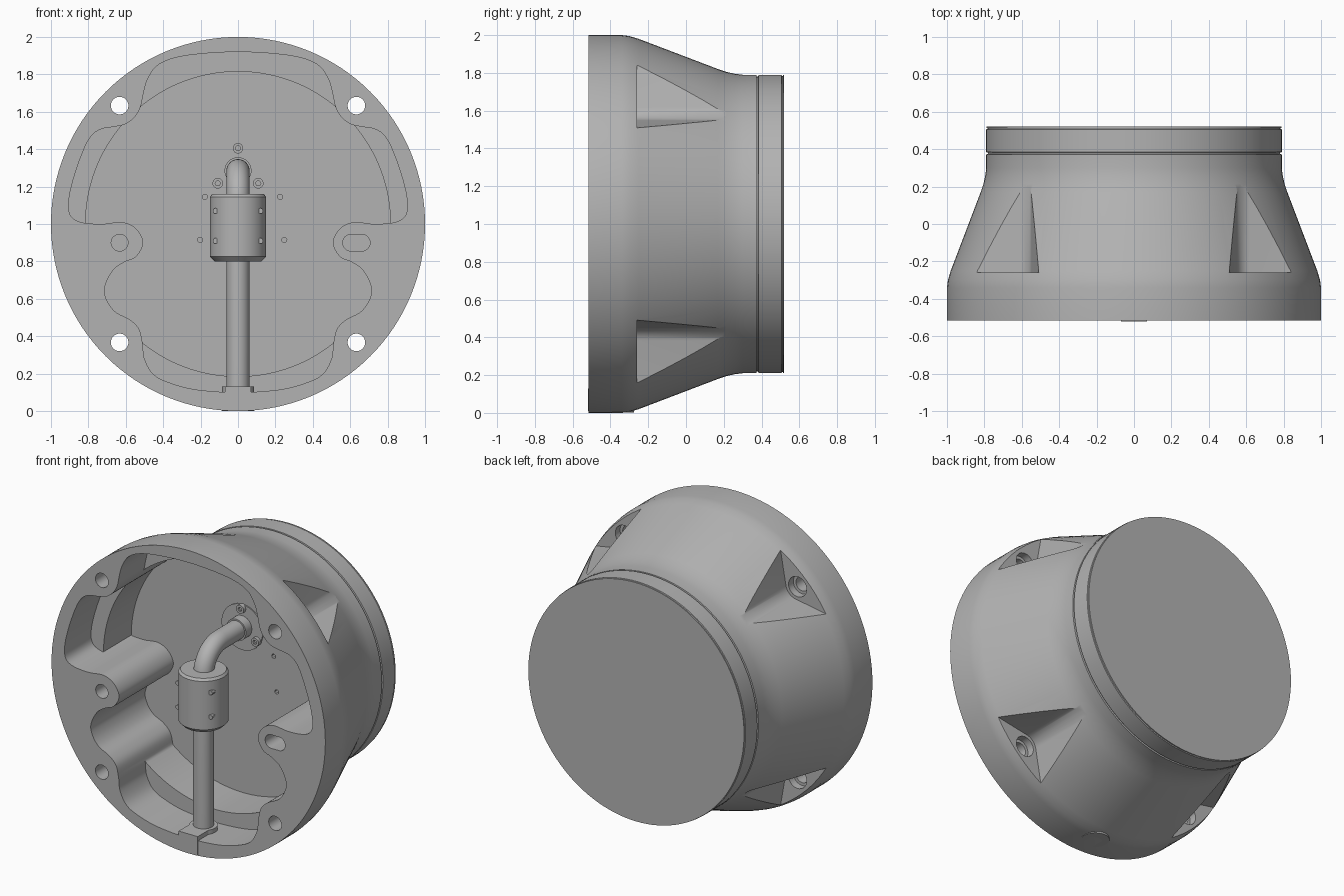
import bpy
import bmesh
from math import cos, sin, pi, radians, hypot
from mathutils import Vector, Matrix

if "Cube" in bpy.data.objects:
    bpy.data.objects.remove(bpy.data.objects["Cube"])

grey = bpy.data.materials.new("metal grey")
grey.use_nodes = True
COLOUR = (0.45, 0.45, 0.45, 1)
grey.diffuse_color = COLOUR
grey.node_tree.nodes["Principled BSDF"].inputs["Base Color"].default_value = COLOUR

FRONT, LEDGE, FLOOR, BACK = -0.517, -0.24, 0.05, 0.52
PIPE_Y, PORT_Z = -0.36, 1.285


def finish(name, bm):
    bmesh.ops.remove_doubles(bm, verts=bm.verts, dist=1e-5)
    bmesh.ops.recalc_face_normals(bm, faces=bm.faces)
    mesh = bpy.data.meshes.new(name)
    bm.to_mesh(mesh)
    bm.free()
    ob = bpy.data.objects.new(name, mesh)
    bpy.context.collection.objects.link(ob)
    mesh.materials.append(grey)
    return ob


def smooth(ob):
    bpy.ops.object.select_all(action='DESELECT')
    ob.select_set(True)
    bpy.context.view_layer.objects.active = ob
    bpy.ops.object.shade_smooth_by_angle(angle=radians(30))
    return ob


def loft(name, rings):
    """Closed solid through rings of equal point count."""
    bm = bmesh.new()
    loops = [[bm.verts.new(p) for p in ring] for ring in rings]
    n = len(loops[0])
    for a, b in zip(loops, loops[1:]):
        for i in range(n):
            j = (i + 1) % n
            bm.faces.new((a[i], a[j], b[j], b[i]))
    bm.faces.new(loops[0])
    bm.faces.new(loops[-1])
    return finish(name, bm)


def prism(name, pts, y0, y1):
    return loft(name, [[(x, y, z) for x, z in pts] for y in (y0, y1)])


def circle(x, z, r, n=32):
    return [(x + r * cos(2 * pi * i / n), z + r * sin(2 * pi * i / n)) for i in range(n)]


def lathe(name, profile, axis_y=None, n=64):
    """Turn (radius, position) pairs about y, or about a vertical line at axis_y."""
    rings = []
    for r, h in profile:
        pts = circle(0, 0, r, n)
        rings.append([(u, h, 1 + v) if axis_y is None else (u, axis_y + v, h) for u, v in pts])
    return loft(name, rings)


def cut(ob, cutter):
    mod = ob.modifiers.new("cut", 'BOOLEAN')
    mod.operation, mod.solver, mod.object = 'DIFFERENCE', 'EXACT', cutter
    bpy.context.view_layer.objects.active = ob
    bpy.ops.object.modifier_apply(modifier=mod.name)
    bpy.data.objects.remove(cutter)


def spline(pts, steps=6):
    """Closed smooth curve through the points."""
    out = []
    n = len(pts)
    for i in range(n):
        a, b, c, d = (Vector(pts[(i + k) % n]) for k in (-1, 0, 1, 2))
        for s in range(steps):
            t = s / steps
            out.append(b + (c - a) * (t / 2) + (a * 2 - b * 5 + c * 4 - d) * (t * t / 2)
                       + (b * 3 - a - c * 3 + d) * (t ** 3 / 2))
    return out


# Turned housing with a groove before the back disc
housing = lathe("housing", [
    (1, FRONT), (1, -0.34), (0.995, -0.3), (0.98, -0.25), (0.82, 0.17), (0.805, 0.215),
    (0.795, 0.26), (0.79, 0.3), (0.79, 0.372), (0.78, 0.374), (0.78, 0.382), (0.79, 0.384),
    (0.79, 0.506), (0.784, 0.508), (0.784, 0.512), (0.788, 0.514), (0.788, BACK)], n=128)

# Lobed cavity, limited to a round bore behind the ledge
half = [(0.28, .9), (.42, .855), (.48, .78), (.505, .7), (.52, .63), (.55, .575), (.6, .535),
        (.66, .52), (.73, .508), (.785, .47), (.83, .385), (.88, .24), (.905, .12), (.895, .045),
        (.84, .01), (.73, 0), (.62, .01), (.545, -.025), (.507, -.1), (.545, -.175), (.61, -.205),
        (.67, -.25), (.713, -.34), (.7, -.41), (.655, -.47), (.58, -.51), (.53, -.56),
        (.51, -.64), (.5, -.72), (.455, -.8), (.375, -.845), (.225, -.885)]
outline = spline([(0, .92)] + half + [(0, -.9)] + [(-x, z) for x, z in reversed(half)])
bore = [p * min(1, 0.815 / p.length) for p in outline]
cut(housing, loft("cavity", [[(x, y, 1 + z) for x, z in pts] for pts, y in (
    (outline, -0.7), (outline, LEDGE), (bore, LEDGE), (bore, FLOOR))]))

# Four bolt holes, each with a flared pocket on the outside
for sx in (1, -1):
    for sz in (1, -1):
        hx, hz = 0.633, 0.633
        arc = [(hx + 0.086 * cos(radians(a)), hz + 0.086 * sin(radians(a))) for a in range(190, 261, 7)]
        far = 0.6
        down, up = radians(-10), radians(100)
        wall = [(arc[-1][0] + far * cos(down), arc[-1][1] + far * sin(down)), (1.3, 1.3),
                (arc[0][0] + far * cos(up), arc[0][1] + far * sin(up))]
        cut(housing, prism("pocket", [(sx * x, 1 + sz * z) for x, z in arc + wall], -0.26, 0.36))
        cut(housing, prism("counterbore", circle(sx * hx, 1 + sz * hz, 0.066), -0.31, -0.2))
        cut(housing, prism("bolt_hole", circle(sx * hx, 1 + sz * hz, 0.047), -0.7, -0.2))

# Locating hole and slot in the side bosses
cut(housing, prism("locating_hole", circle(-0.633, 0.9, 0.045), -0.7, -0.3))
ring = circle(0.633, 0.9, 0.045)
cut(housing, prism("slot", [(x + (0.028 if x > 0.633 else -0.028), z) for x, z in ring], -0.7, -0.3))

# Small tapped holes in the cavity floor
for x, z in ((-0.177, 1.145), (0.225, 1.145), (-0.203, 0.915), (0.247, 0.915)):
    cut(housing, prism("tapped_hole", circle(x, z, 0.014, 12), -0.1, 0.1))
smooth(housing)

# Flange on the floor with three socket screws
smooth(prism("port_flange", circle(0, 1.28, 0.15, 48), FLOOR - 0.008, FLOOR + 0.02))
for a in (90, 210, 330):
    x, z = 0.125 * cos(radians(a)), 1.28 + 0.125 * sin(radians(a))
    screw = prism("flange_screw", circle(x, z, 0.028, 24), FLOOR - 0.03, FLOOR)
    cut(screw, prism("socket", circle(x, z, 0.014, 6), FLOOR - 0.05, FLOOR - 0.015))
    smooth(screw)

# Bent pipe from the bottom port to the floor flange
BEND, R = 0.17, 0.062
path = [(PIPE_Y, 0.05, 0)]
for i in range(13):
    t = i / 12 * pi / 2
    path.append((PIPE_Y + BEND * (1 - cos(t)), PORT_Z - BEND + BEND * sin(t), t))
path.append((FLOOR + 0.02, PORT_Z, pi / 2))
rings = []
for y, z, t in path:
    turn = Matrix.Rotation(-t, 3, 'X')
    rings.append([Vector((0, y, z)) + turn @ Vector((u, v, 0)) for u, v in circle(0, 0, R)])
smooth(loft("bent_pipe", rings))
smooth(prism("pipe_sleeve", circle(0, PORT_Z, 0.072), FLOOR - 0.07, FLOOR + 0.01))

# Clamp collar around the pipe, with small screws at its front
smooth(lathe("clamp_collar", [(0.125, 0.8), (0.15, 0.825), (0.15, 1.145), (0.138, 1.16)], PIPE_Y))
for x in (-0.12, 0.12):
    for z in (0.91, 1.07):
        y = PIPE_Y - (0.15 ** 2 - x ** 2) ** 0.5
        smooth(prism("collar_screw", circle(x, z, 0.015, 12), y - 0.01, y + 0.04))

# Bottom port plug and the clamping block at the front
smooth(lathe("port_plug", [(0.085, 0.001), (0.085, 0.13)], PIPE_Y))
prism("port_block", [(-0.07, 0.01), (0.07, 0.01), (0.07, 0.13), (-0.07, 0.13)], -0.52, PIPE_Y)
